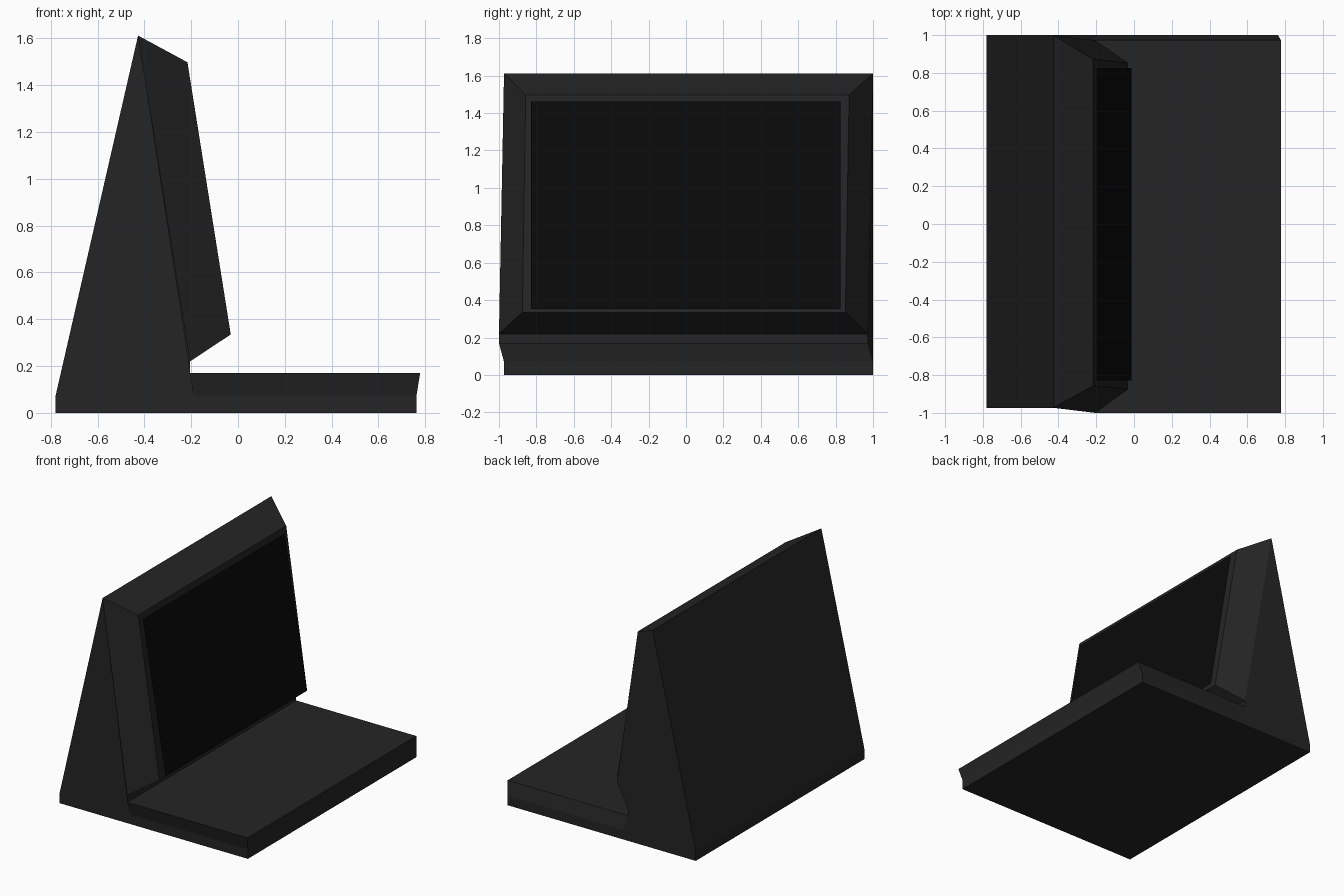
import bpy
from mathutils import Vector

if "Cube" in bpy.data.objects:
    bpy.data.objects.remove(bpy.data.objects["Cube"])

WIDTH = 1.973


def material(name, level):
    m = bpy.data.materials.new(name)
    m.diffuse_color = (level, level, level, 1)
    m.use_nodes = True
    m.node_tree.nodes["Principled BSDF"].inputs["Base Color"].default_value = m.diffuse_color
    return m


def build(name, verts, faces, mat):
    me = bpy.data.meshes.new(name)
    me.from_pydata(verts, [], faces)
    me.materials.append(mat)
    ob = bpy.data.objects.new(name, me)
    bpy.context.collection.objects.link(ob)
    return ob


casing = material("dark_casing", 0.018)
glass = material("black_glass", 0.003)

# Housing side profile (x, z, y of the near side); the far side is WIDTH away
profile = [
    (-0.78, 0.0, -0.973), (-0.78, 0.07, -0.973), (-0.427, 1.612, -0.973),
    (-0.205, 0.22, -1.0), (-0.205, 0.17, -1.0), (0.778, 0.17, -1.0),
    (0.762, 0.07, -0.973), (0.762, 0.0, -0.973),
    (-0.19, 0.07, -0.973), (-0.19, 0.0, -0.973),
]
n = len(profile)
verts = [(x, y, z) for x, z, y in profile] + [(x, y + WIDTH, z) for x, z, y in profile]

# Side panels, near and far
panels = [(0, 9, 8, 1), (1, 8, 4, 3, 2), (8, 6, 5, 4), (9, 7, 6, 8)]
faces = panels + [tuple(i + n for i in reversed(p)) for p in panels]

# Back, keyboard deck, front edge and underside; the screen opening 2-3 is left to the bezel
outline = [0, 1, 2, 3, 4, 5, 6, 7, 9]
for a, b in zip(outline, outline[1:] + outline[:1]):
    if (a, b) != (2, 3):
        faces.append((a, b, b + n, a + n))

# Projecting bezel with tapered sides
inner = [Vector((-0.216, -0.857, 1.498)), Vector((-0.031, -0.875, 0.335)),
         Vector((-0.031, 0.852, 0.335)), Vector((-0.216, 0.872, 1.498))]
start = len(verts)
verts += [tuple(v) for v in inner]
outer = [2, 3, 3 + n, 2 + n]
for i in range(4):
    j = (i + 1) % 4
    faces.append((outer[i], outer[j], start + j, start + i))
faces.append(tuple(start + i for i in range(4)))
build("housing", verts, faces, casing)

# Screen panel lying just in front of the bezel face
build("screen", [(-0.198, -0.828, 1.462), (-0.014, -0.828, 0.352),
                 (-0.014, 0.826, 0.352), (-0.198, 0.826, 1.462)],
      [(0, 1, 2, 3)], glass)
